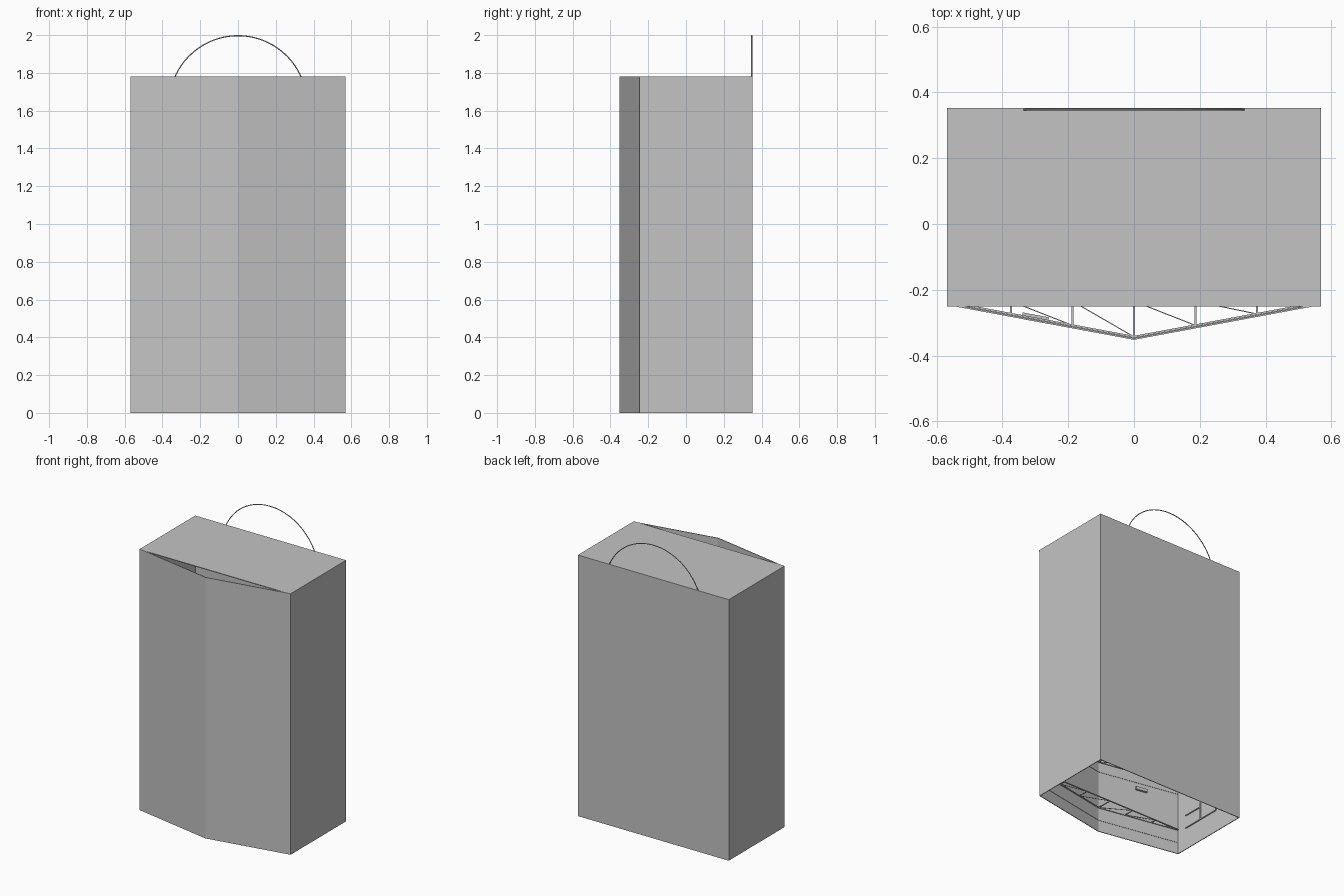
import bpy
import bmesh
from math import sin, cos, asin
from mathutils import Vector

old = bpy.data.objects.get("Cube")
if old:
    bpy.data.objects.remove(old)

grey = bpy.data.materials.new("mid grey")
grey.use_nodes = True
color = (0.55, 0.55, 0.55, 1)
grey.diffuse_color = color
grey.node_tree.nodes["Principled BSDF"].inputs["Base Color"].default_value = color

W, BACK, EDGE, TIP = 0.569, 0.352, -0.246, -0.352
H, T = 1.78, 0.005


def finish(name, bm):
    mesh = bpy.data.meshes.new(name)
    bm.to_mesh(mesh)
    bm.free()
    mesh.materials.append(grey)
    obj = bpy.data.objects.new(name, mesh)
    bpy.context.collection.objects.link(obj)
    return obj


def add_bar(bm, a, b, size):
    """Square bar from a to b."""
    a, b = Vector(a), Vector(b)
    d = b - a
    geo = bmesh.ops.create_cube(bm, size=1)["verts"]
    bmesh.ops.scale(bm, vec=(size, size, d.length), verts=geo)
    rot = d.to_track_quat("Z", "Y").to_matrix()
    bmesh.ops.rotate(bm, matrix=rot, verts=geo)
    bmesh.ops.translate(bm, vec=(a + b) / 2, verts=geo)


def panel_y(x, inset=0.0):
    """Depth of the folded front panel at x."""
    return TIP + (EDGE - TIP) * abs(x) / W + inset


# Thin walls with a folded front, open at the bottom
outline = [(-W, EDGE), (0, TIP), (W, EDGE), (W, BACK), (-W, BACK)]
bm = bmesh.new()
low = [bm.verts.new((x, y, 0)) for x, y in outline]
high = [bm.verts.new((x, y, H)) for x, y in outline]
for i in range(len(outline)):
    j = (i + 1) % len(outline)
    bm.faces.new((low[i], low[j], high[j], high[i]))
walls = finish("walls", bm)
solid = walls.modifiers.new("thickness", "SOLIDIFY")
solid.thickness = T
solid.offset = -1
solid.use_even_offset = True

# Flat lid, which leaves a gap behind the fold
bm = bmesh.new()
bmesh.ops.create_cube(bm, size=1)
bmesh.ops.scale(bm, vec=(2 * W, BACK + 0.25, T), verts=bm.verts)
bmesh.ops.translate(bm, vec=(0, (BACK - 0.25) / 2, H - T / 2), verts=bm.verts)
finish("lid", bm)

# Round wire handle above the back edge
curve = bpy.data.curves.new("handle", "CURVE")
curve.dimensions = "3D"
curve.bevel_depth = 0.003
curve.bevel_resolution = 2
R = 0.365
sweep = asin(0.335 / R) + 0.02
steps = 32
spline = curve.splines.new("POLY")
spline.points.add(steps)
for i, p in enumerate(spline.points):
    t = sweep * (2 * i / steps - 1)
    p.co = (R * sin(t), BACK - 0.004, 1.997 - R + R * cos(t), 1)
curve.materials.append(grey)
bpy.context.collection.objects.link(bpy.data.objects.new("handle", curve))

# Lattice braces that hold the front fold
nodes = [W * i / 3 * 0.985 for i in range(-3, 4)]
chord = -0.235
for level, z in enumerate((0.17, 0.5)):
    bm = bmesh.new()
    add_bar(bm, (nodes[0], chord, z), (nodes[-1], chord, z), 0.006)
    for a, b in zip(nodes, nodes[1:]):
        add_bar(bm, (a, panel_y(a, 0.009), z), (b, panel_y(b, 0.009), z), 0.006)
        add_bar(bm, (a, chord, z), (b, panel_y(b, 0.009), z), 0.003)
    for x in nodes[1:-1]:
        add_bar(bm, (x, chord, z), (x, panel_y(x, 0.009), z), 0.005)
    finish(f"front_brace_{level + 1}", bm)

# Slim seams on the inside of the front panels
bm = bmesh.new()
for z in (0.08, 0.43):
    for side in (-1, 1):
        x = side * W * 0.985
        add_bar(bm, (0, panel_y(0, 0.006), z), (x, panel_y(x, 0.006), z), 0.003)
finish("panel_seams", bm)

# Small grip inside the front panel
bm = bmesh.new()
add_bar(bm, (-0.34, panel_y(-0.34, 0.01), 0.385),
        (-0.26, panel_y(-0.26, 0.01), 0.385), 0.02)
finish("inner_grip", bm)

# Rail frame on the inside of the side wall
bm = bmesh.new()
x = -W + 0.009
add_bar(bm, (x, -0.165, 0.15), (x, 0.13, 0.15), 0.006)
add_bar(bm, (x, -0.165, 0.24), (x, -0.02, 0.24), 0.006)
for y in (-0.02, 0.13):
    add_bar(bm, (x, y, 0.15), (x, y, 0.27), 0.006)
finish("side_rail_frame", bm)
